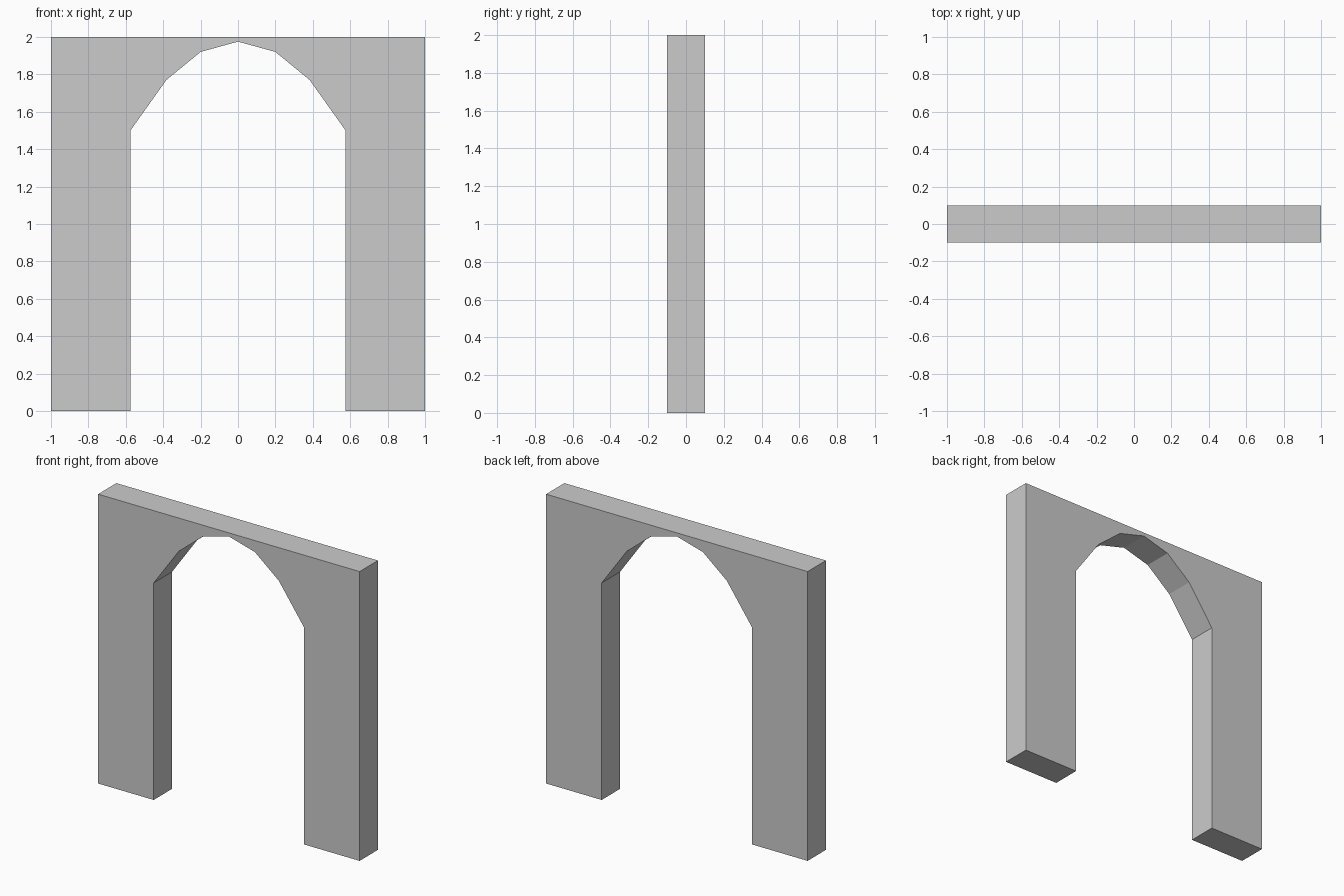
import bpy
import bmesh

if "Cube" in bpy.data.objects:
    bpy.data.objects.remove(bpy.data.objects["Cube"])

HALF_WIDTH, HEIGHT, DEPTH = 1.0, 2.0, 0.2

# Right half of the arched opening, from the floor up to just before the crown
half_arch = [(0.575, 0.0), (0.575, 1.5), (0.383, 1.77), (0.2, 1.92)]
crown = (0.0, 1.975)

# Full wall outline: outer corners, then the opening mirrored left to right
outline = [(-HALF_WIDTH, 0.0), (-HALF_WIDTH, HEIGHT), (HALF_WIDTH, HEIGHT), (HALF_WIDTH, 0.0)]
outline += half_arch + [crown] + [(-x, z) for x, z in reversed(half_arch)]

# Extrude the outline front to back
bm = bmesh.new()
front = bm.faces.new([bm.verts.new((x, -DEPTH / 2, z)) for x, z in outline])
extruded = bmesh.ops.extrude_face_region(bm, geom=[front], use_keep_orig=True)
new_verts = [g for g in extruded["geom"] if isinstance(g, bmesh.types.BMVert)]
bmesh.ops.translate(bm, verts=new_verts, vec=(0, DEPTH, 0))
bmesh.ops.recalc_face_normals(bm, faces=bm.faces[:])

mesh = bpy.data.meshes.new("arched_wall")
bm.to_mesh(mesh)
bm.free()
bpy.context.collection.objects.link(bpy.data.objects.new("arched_wall", mesh))
